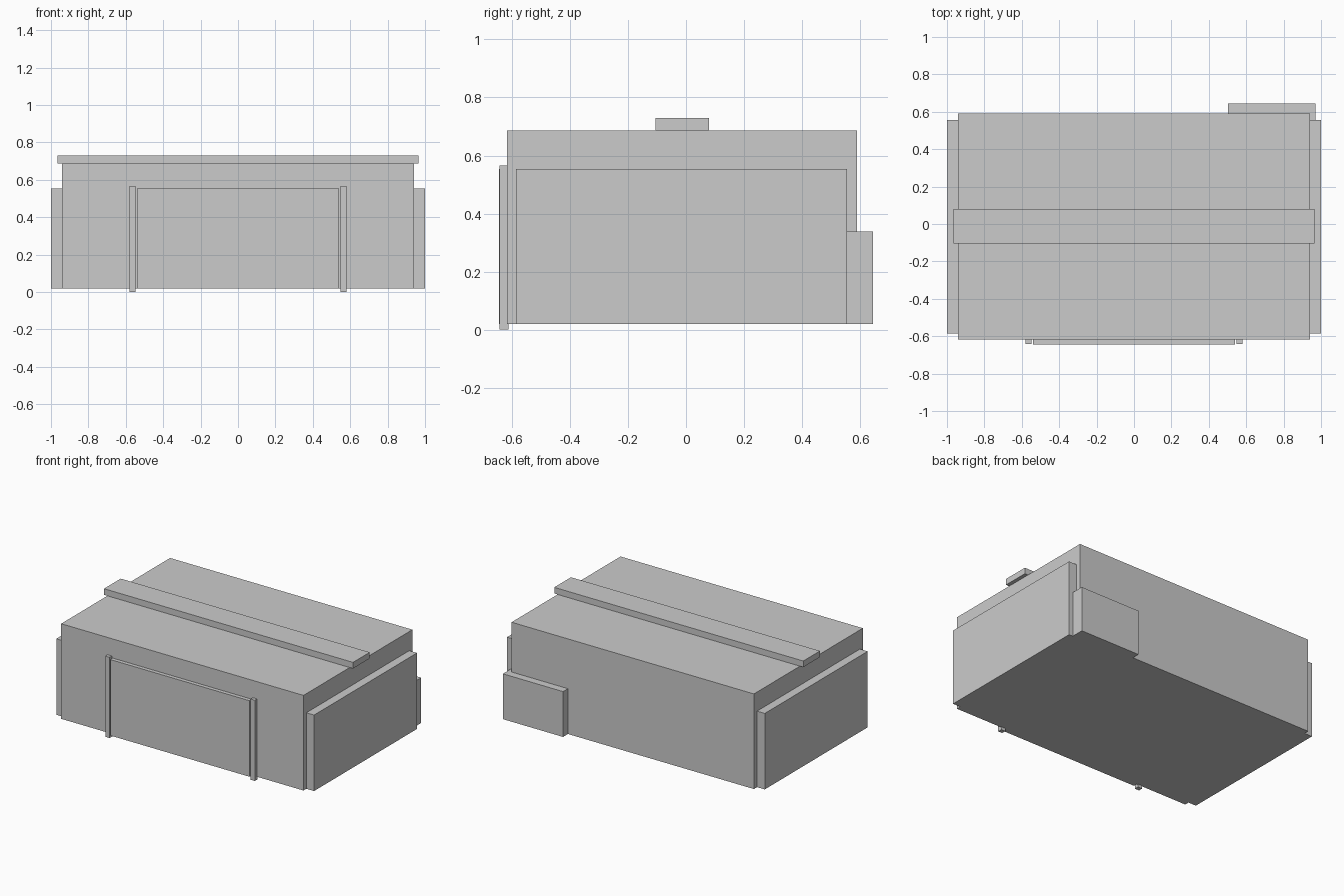
import bpy
from mathutils import Matrix, Vector
import bmesh

if "Cube" in bpy.data.objects:
    bpy.data.objects.remove(bpy.data.objects["Cube"])


def box(name, x, y, z):
    """Box from (min, max) ranges on each axis."""
    lo, hi = Vector((x[0], y[0], z[0])), Vector((x[1], y[1], z[1]))
    size = hi - lo
    bm = bmesh.new()
    bmesh.ops.create_cube(bm, size=1.0, matrix=Matrix.Diagonal((*size, 1.0)))
    mesh = bpy.data.meshes.new(name)
    bm.to_mesh(mesh)
    bm.free()
    obj = bpy.data.objects.new(name, mesh)
    obj.location = (lo + hi) / 2
    bpy.context.collection.objects.link(obj)
    return obj


BASE = 0.02

# Main building block
box("main_body", (-0.94, 0.94), (-0.617, 0.59), (BASE, 0.687))

# Roof beam, overhanging both ends slightly
box("roof_beam", (-0.966, 0.966), (-0.105, 0.08), (0.687, 0.73))

# Front door panel
box("front_door", (-0.54, 0.54), (-0.644, -0.61), (BASE, 0.553))

# Low box on the back right corner
box("rear_box", (0.503, 0.97), (0.54, 0.644), (BASE, 0.338))

# Side panels and door posts, mirrored left and right
for side, s in (("left", -1), ("right", 1)):
    box(f"{side}_side_panel", sorted((s * 0.93, s * 1.0)), (-0.585, 0.555), (BASE, 0.553))
    box(f"{side}_door_post", sorted((s * 0.547, s * 0.58)), (-0.642, -0.611), (0.0, 0.566))
